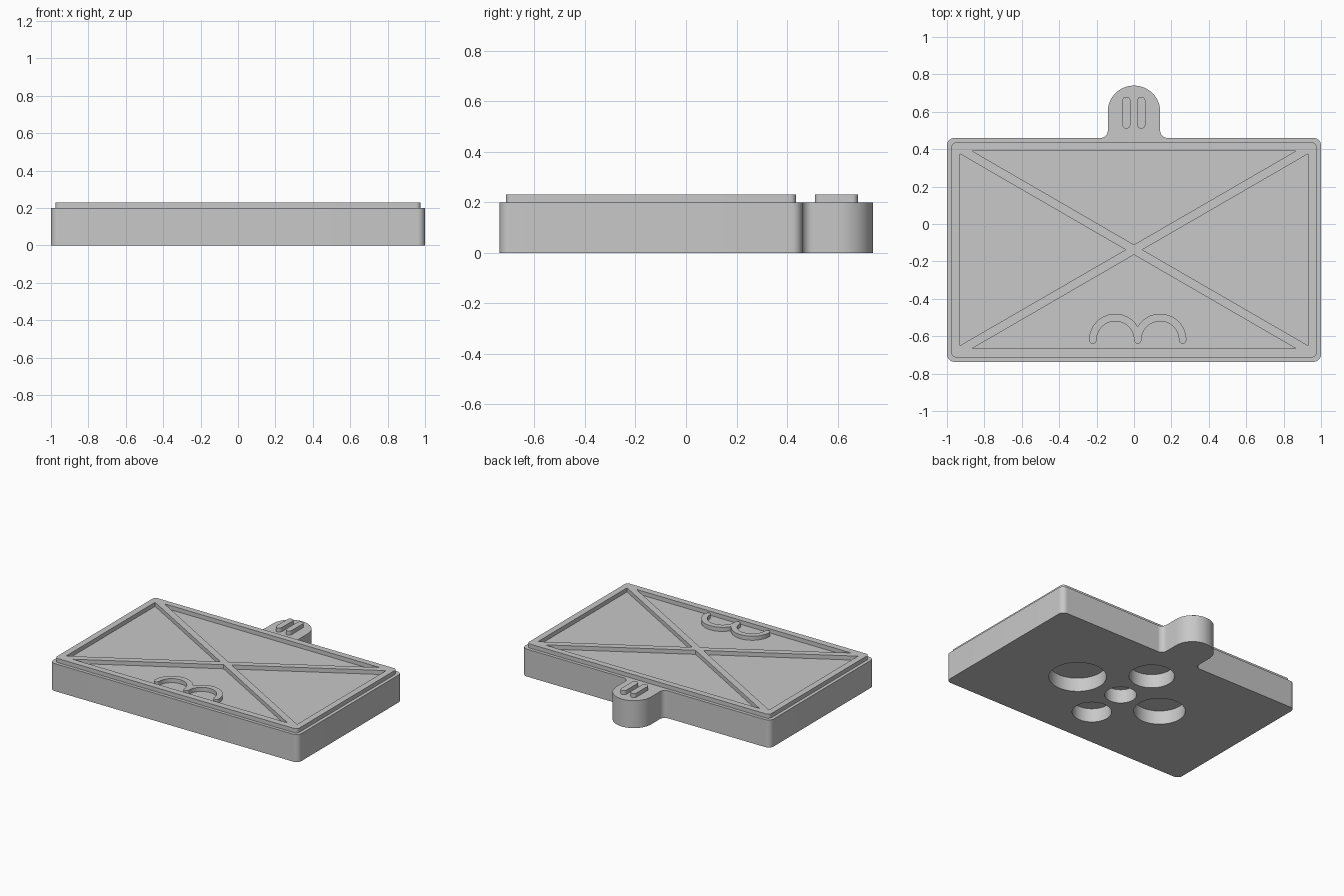
import bpy, bmesh
from math import radians, degrees, acos, atan2, cos, sin, tan, pi
from mathutils import Vector

cube = bpy.data.objects.get("Cube")
if cube:
    bpy.data.objects.remove(cube)

GREY = (0.58, 0.58, 0.58, 1)
grey = bpy.data.materials.new("plain grey")
grey.use_nodes = True
grey.diffuse_color = GREY
grey.node_tree.nodes["Principled BSDF"].inputs["Base Color"].default_value = GREY

BODY_TOP, RELIEF_TOP = 0.2, 0.23
MID_Y = -0.1375


def arc(cx, cy, r, start, end, steps=24):
    """Points along an arc, angles in degrees."""
    angles = [radians(start + (end - start) * i / steps) for i in range(steps + 1)]
    return [(cx + r * cos(a), cy + r * sin(a)) for a in angles]


def fillet(corners):
    """Round each (x, y, radius) corner of a closed outline."""
    out = []
    for i, (x, y, r) in enumerate(corners):
        p = Vector((x, y))
        a = (Vector(corners[i - 1][:2]) - p).normalized()
        b = (Vector(corners[(i + 1) % len(corners)][:2]) - p).normalized()
        half = acos(a.dot(b)) / 2
        centre = p + (a + b).normalized() * (r / sin(half))
        start = p + a * (r / tan(half)) - centre
        end = p + b * (r / tan(half)) - centre
        first = atan2(start.y, start.x)
        turn = (atan2(end.y, end.x) - first + pi) % (2 * pi) - pi
        out += arc(centre.x, centre.y, r, degrees(first), degrees(first + turn), 12)
    return out


def rounded_box(x0, x1, y0, y1, r):
    return fillet([(x0, y0, r), (x1, y0, r), (x1, y1, r), (x0, y1, r)])


def prism(name, outlines, z0, z1):
    """Extrude closed outlines between two heights."""
    bm = bmesh.new()
    for outline in outlines:
        points = []
        for x, y in outline:
            p = Vector((x, y, z0))
            if all((p - q).length > 1e-5 for q in points):
                points.append(p)
        face = bm.faces.new([bm.verts.new(p) for p in points])
        top = bmesh.ops.extrude_face_region(bm, geom=[face])["geom"]
        bmesh.ops.translate(bm, vec=(0, 0, z1 - z0),
                            verts=[v for v in top if isinstance(v, bmesh.types.BMVert)])
    bmesh.ops.recalc_face_normals(bm, faces=bm.faces)
    mesh = bpy.data.meshes.new(name)
    bm.to_mesh(mesh)
    bm.free()
    mesh.materials.append(grey)
    obj = bpy.data.objects.new(name, mesh)
    bpy.context.collection.objects.link(obj)
    return obj


def cut(obj, cutter):
    mod = obj.modifiers.new("cut", "BOOLEAN")
    mod.operation, mod.solver, mod.object = "DIFFERENCE", "EXACT", cutter
    bpy.context.view_layer.objects.active = obj
    bpy.ops.object.modifier_apply(modifier=mod.name)
    bpy.data.objects.remove(cutter)


# Slab with its rounded hanging tab
body = prism("body", [fillet([
    (-1, -0.737, 0.04), (1, -0.737, 0.04), (1, 0.46, 0.04),
    (0.14, 0.46, 0.04), (0.14, 0.74, 0.139), (-0.14, 0.74, 0.139),
    (-0.14, 0.46, 0.04), (-1, 0.46, 0.04)])], 0, BODY_TOP)

# Round pockets in the underside
pockets = [(0, 0, 0.105), (0.37, 0, 0.19), (-0.335, 0, 0.17), (0, 0.32, 0.15), (0, -0.295, 0.13)]
cut(body, prism("pocket_cutter",
                [arc(x, MID_Y + y, r, 0, 360, 64) for x, y, r in pockets], -0.05, 0.1))

# Raised frame and diagonal ribs, left by four triangular openings
frame = prism("cross_frame", [rounded_box(-0.976, 0.976, -0.713, 0.436, 0.025)],
              BODY_TOP, RELIEF_TOP)
openings = []
for s in (-1, 1):
    openings.append([(-0.865, MID_Y + s * 0.528), (0.865, MID_Y + s * 0.528), (0, MID_Y + s * 0.027)])
    openings.append([(s * 0.93, MID_Y - 0.512), (s * 0.93, MID_Y + 0.512), (s * 0.045, MID_Y)])
cut(frame, prism("opening_cutter", openings, 0.1, 0.3))

# Double arch relief in the front opening
AY, R, W = -0.62, 0.12, 0.02
CL, CR = -0.1, 0.14
meet = degrees(acos(R / (R + W)))
arch = (arc(CL, AY, R + W, 180, meet) + arc(CR, AY, R + W, 180 - meet, 0)
        + arc(CR + R, AY, W, 0, -180, 10) + arc(CR, AY, R - W, 0, 180)
        + arc(CL + R, AY, W, 0, -180, 10) + arc(CL, AY, R - W, 0, 180)
        + arc(CL - R, AY, W, 0, -180, 10))
double_arch = prism("double_arch", [arch], BODY_TOP, RELIEF_TOP)

# Two rounded bars on the tab
bars = prism("tab_bars", [rounded_box(x - 0.022, x + 0.022, 0.51, 0.68, 0.0219)
                          for x in (-0.041, 0.039)], BODY_TOP, RELIEF_TOP)

for obj in (body, frame, double_arch, bars):
    bpy.ops.object.select_all(action="DESELECT")
    obj.select_set(True)
    bpy.context.view_layer.objects.active = obj
    bpy.ops.object.shade_smooth_by_angle(angle=radians(30))
